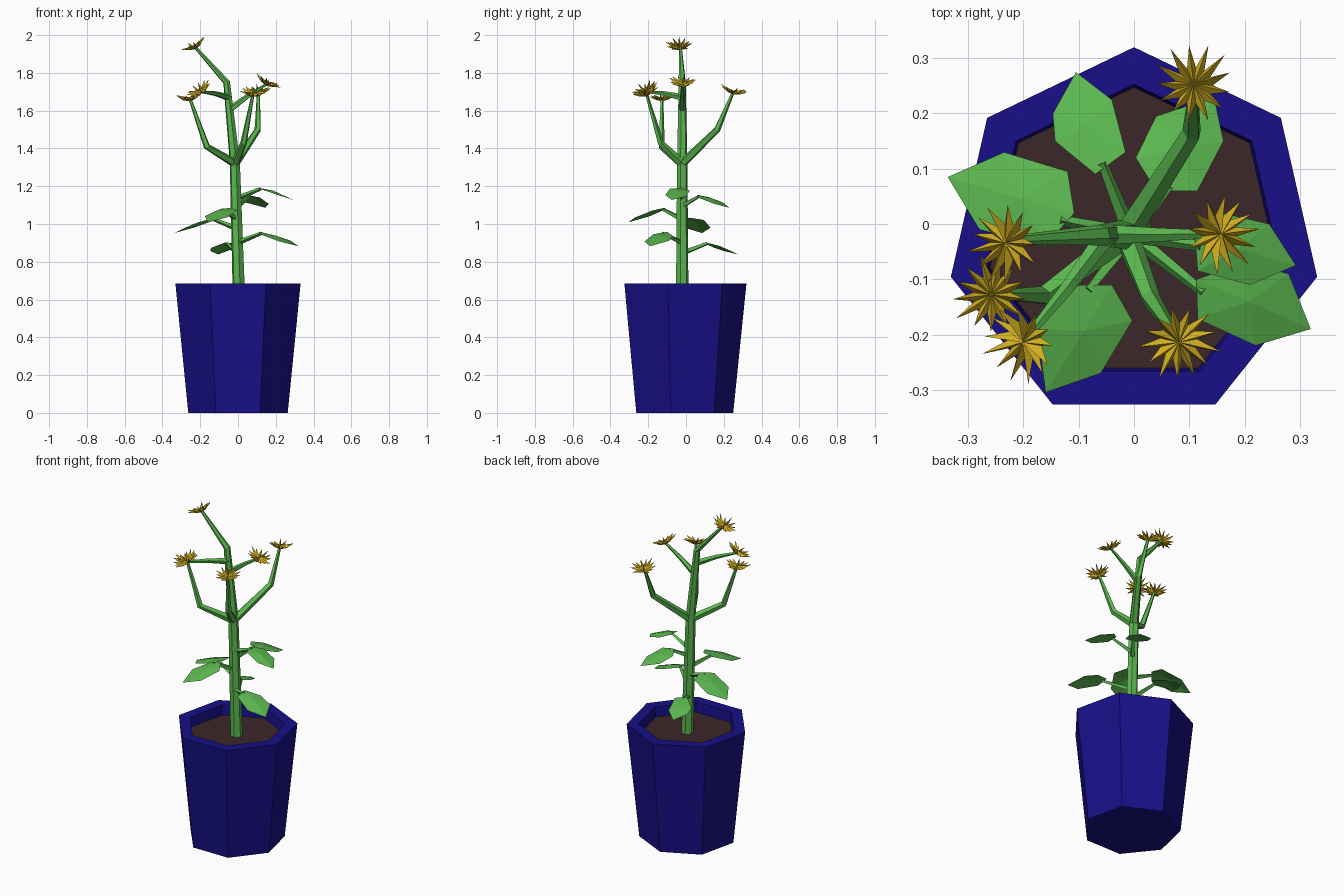
import bpy, bmesh, math, random
from mathutils import Vector

if "Cube" in bpy.data.objects:
    bpy.data.objects.remove(bpy.data.objects["Cube"])

random.seed(4)


def material(name, rgb):
    m = bpy.data.materials.new(name)
    m.diffuse_color = (*rgb, 1)
    m.use_nodes = True
    m.node_tree.nodes["Principled BSDF"].inputs["Base Color"].default_value = m.diffuse_color
    return m


BLUE = material("blue_glaze", (0.009, 0.005, 0.25))
SOIL = material("brown_soil", (0.045, 0.02, 0.022))
GREEN = material("leaf_green", (0.107, 0.48, 0.08))
GOLD = material("petal_gold", (0.66, 0.44, 0.015))


def finish(name, bm, mat, closed=True):
    if closed:
        bmesh.ops.recalc_face_normals(bm, faces=bm.faces)
    me = bpy.data.meshes.new(name)
    bm.to_mesh(me)
    bm.free()
    me.materials.append(mat)
    ob = bpy.data.objects.new(name, me)
    bpy.context.collection.objects.link(ob)
    return ob


def bridge(bm, a, b):
    n = len(a)
    for i in range(n):
        bm.faces.new((a[i], a[(i + 1) % n], b[(i + 1) % n], b[i]))


def heptagon(bm, r, z):
    return [bm.verts.new((r * math.cos(math.pi / 2 + i * math.tau / 7),
                          -0.02 + r * math.sin(math.pi / 2 + i * math.tau / 7), z))
            for i in range(7)]


def tube(bm, path, radii, n=5):
    """Tapered low-poly stalk along a path, capped at both ends."""
    pts = [Vector(p) for p in path]
    rings = []
    for i, p in enumerate(pts):
        d = (pts[min(i + 1, len(pts) - 1)] - pts[max(i - 1, 0)]).normalized()
        u = d.cross(Vector((0.3, 1, 0.1))).normalized()
        v = d.cross(u)
        rings.append([bm.verts.new(p + radii[i] * (u * math.cos(k * math.tau / n)
                                                   + v * math.sin(k * math.tau / n)))
                      for k in range(n)])
    for a, b in zip(rings, rings[1:]):
        bridge(bm, a, b)
    bm.faces.new(rings[0])
    bm.faces.new(rings[-1])


# Pot: seven-sided shell with an inner wall down to the soil
bm = bmesh.new()
rings = [heptagon(bm, r, z) for r, z in
         ((0.27, 0), (0.34, 0.685), (0.273, 0.685), (0.265, 0.6))]
for a, b in zip(rings, rings[1:]):
    bridge(bm, a, b)
bm.faces.new(rings[0])
bm.faces.new(rings[-1])
finish("pot", bm, BLUE)

# Soil disc
bm = bmesh.new()
bm.faces.new(heptagon(bm, 0.268, 0.625))
finish("soil", bm, SOIL, closed=False)

# Main stem
bm = bmesh.new()
tube(bm, [(0.005, -0.02, 0.61), (-0.017, -0.02, 1.33), (-0.06, -0.02, 1.75), (-0.23, -0.03, 1.94)],
     [0.034, 0.028, 0.019, 0.008], 6)
finish("main_stem", bm, GREEN)

# Flower branches
branches = [
    [(-0.015, -0.02, 1.32), (0.105, 0.165, 1.5), (0.108, 0.25, 1.70)],
    [(-0.015, -0.02, 1.32), (0.03, -0.135, 1.43), (0.08, -0.21, 1.69)],
    [(-0.015, -0.02, 1.32), (-0.165, -0.13, 1.41), (-0.255, -0.128, 1.665)],
    [(-0.045, -0.02, 1.605), (0.05, -0.02, 1.675), (0.152, -0.018, 1.74)],
    [(-0.05, -0.02, 1.67), (-0.12, -0.115, 1.69), (-0.195, -0.208, 1.70)],
]
for i, path in enumerate(branches):
    bm = bmesh.new()
    big = i < 3
    tube(bm, path, [0.024, 0.018, 0.008] if big else [0.019, 0.013, 0.007])
    finish(f"branch_{i + 1}", bm, GREEN)

# Star-shaped flowers: (centre, facing direction)
flowers = [
    ((0.108, 0.252, 1.70), (0.0, 0.25, 1)),
    ((0.157, -0.018, 1.745), (0.45, 0.0, 1)),
    ((0.081, -0.213, 1.69), (0.1, -0.3, 1)),
    ((-0.232, -0.034, 1.94), (-0.45, -0.05, 1)),
    ((-0.258, -0.128, 1.665), (-0.12, 0.0, 1)),
    ((-0.20, -0.213, 1.705), (-0.6, -0.45, 1)),
]
PETALS = 13
for i, (c, facing) in enumerate(flowers):
    bm = bmesh.new()
    centre = bm.verts.new((0, 0, 0.004))
    under = bm.verts.new((0, 0, -0.016))
    rim = []
    for k in range(PETALS * 2):
        a = k * math.pi / PETALS
        if k % 2 == 0:      # petal tip
            r, z = random.uniform(0.064, 0.078), random.uniform(0.008, 0.028)
        else:               # notch between petals
            r, z = 0.034, -0.006
        rim.append(bm.verts.new((r * math.cos(a), r * math.sin(a), z)))
    for a, b in zip(rim, rim[1:] + rim[:1]):
        bm.faces.new((centre, a, b))
        bm.faces.new((under, b, a))
    ob = finish(f"flower_{i + 1}", bm, GOLD)
    ob.location = c
    ob.rotation_euler = Vector(facing).to_track_quat('Z', 'Y').to_euler()

# Leaves: (height at the stalk, plan outline starting at the stalk end)
leaves = [
    (0.90, [(-.07, .09), (-.015, .13), (-.04, .225), (-.105, .275), (-.147, .2), (-.143, .15)]),
    (1.03, [(-.108, .02), (-.16, -.04), (-.28, -.01), (-.337, .085), (-.235, .13), (-.12, .095)]),
    (1.15, [(.04, .06), (.115, .06), (.162, .15), (.145, .23), (.04, .195), (.003, .12)]),
    (1.19, [(.11, -.02), (.115, -.085), (.21, -.11), (.293, -.075), (.245, 0), (.16, .02)]),
    (0.955, [(.113, -.1), (.115, -.172), (.22, -.22), (.32, -.19), (.28, -.09), (.2, -.07)]),
    (1.08, [(-.1, -.11), (-.04, -.11), (-.003, -.175), (-.06, -.27), (-.16, -.305), (-.175, -.19)]),
]
ROOT = Vector((-0.005, -0.02))
for i, (zb, outline) in enumerate(leaves):
    pts = [Vector(p) for p in outline]
    base = pts[0].lerp(pts[1], 0.3)
    mid = sum(pts, Vector((0, 0))) / len(pts)
    out = (mid - ROOT).normalized()

    def height(p):
        return zb - 0.34 * (p - base).dot(out)

    bm = bmesh.new()
    edge = [bm.verts.new((p.x, p.y, height(p))) for p in pts]
    ridge = bm.verts.new((mid.x, mid.y, height(mid) + 0.012))
    for a, b in zip(edge, edge[1:] + edge[:1]):
        bm.faces.new((ridge, a, b))
    for f in bm.faces:
        f.normal_update()
        if f.normal.z < 0:
            f.normal_flip()
    finish(f"leaf_{i + 1}", bm, GREEN, closed=False)

    # Leaf stalk
    bm = bmesh.new()
    tip = base.lerp(mid, 0.12)
    tube(bm, [(ROOT.x, ROOT.y, zb - 0.055), (tip.x, tip.y, height(tip))], [0.015, 0.009], 4)
    finish(f"leaf_stalk_{i + 1}", bm, GREEN)
